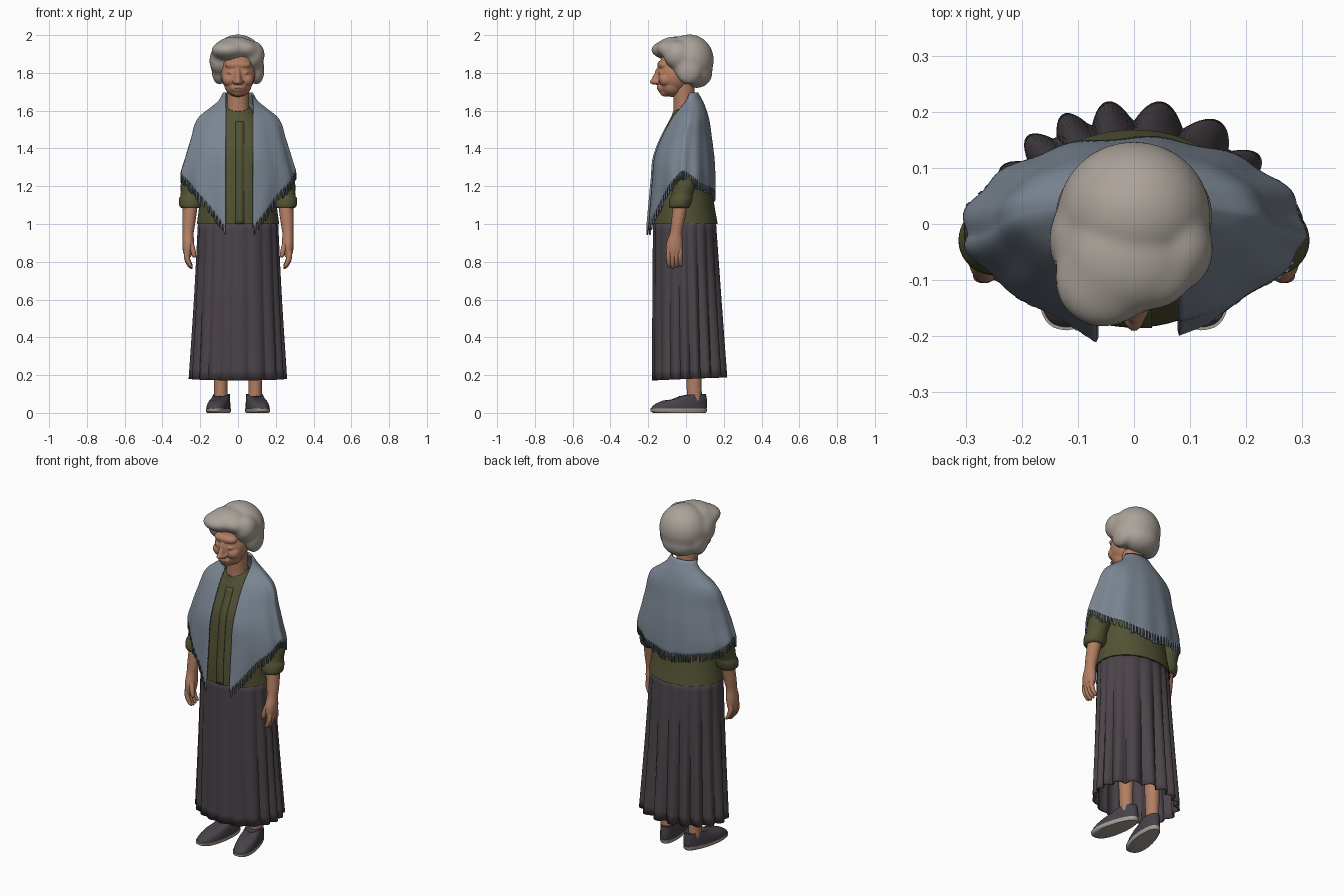
import bpy, bmesh, math, random
from mathutils import Matrix, Vector

random.seed(4)
cube = bpy.data.objects.get("Cube")
if cube:
    bpy.data.objects.remove(cube, do_unlink=True)


def material(name, r, g, b):
    mat = bpy.data.materials.new(name)
    mat.use_nodes = True
    mat.diffuse_color = (r, g, b, 1)
    for node in mat.node_tree.nodes:
        if node.type == 'BSDF_PRINCIPLED':
            node.inputs["Base Color"].default_value = (r, g, b, 1)
    return mat


SKIN = material("warm skin", .45, .21, .125)
LIP = material("muted lip", .36, .15, .095)
LID = material("eyelid crease", .3, .14, .09)
HAIR = material("grey hair", .41, .365, .325)
WOOL = material("blue grey wool", .2, .24, .295)
TASSEL = material("fringe wool", .16, .19, .235)
OLIVE = material("olive cloth", .085, .085, .035)
PLUM = material("dark plum cloth", .07, .057, .066)
SHOE = material("charcoal canvas", .062, .055, .068)
SOLE = material("pale sole", .38, .34, .3)


def finish(name, bm, *mats):
    bmesh.ops.recalc_face_normals(bm, faces=bm.faces[:])
    for face in bm.faces:
        face.smooth = True
    for edge in bm.edges:
        if len(edge.link_faces) == 2 and edge.calc_face_angle(0) > .9:
            edge.smooth = False
    mesh = bpy.data.meshes.new(name)
    bm.to_mesh(mesh)
    bm.free()
    for mat in mats:
        mesh.materials.append(mat)
    obj = bpy.data.objects.new(name, mesh)
    bpy.context.collection.objects.link(obj)
    return obj


def sample(table, key):
    """Smooth interpolation of the table's columns at the given key."""
    last = len(table) - 1
    key = min(max(key, table[0][0]), table[last][0])
    i = 0
    while i < last - 1 and key > table[i + 1][0]:
        i += 1
    p, q = table[i], table[i + 1]
    span = q[0] - p[0]
    t = (key - p[0]) / span

    def slope(j, c):
        a, b = table[max(j - 1, 0)], table[min(j + 1, last)]
        return (b[c] - a[c]) / (b[0] - a[0]) * span

    out = []
    for c in range(1, len(p)):
        d = q[c] - p[c]
        m, n = slope(i, c), slope(i + 1, c)
        out.append(p[c] + t * (m + t * (3 * d - 2 * m - n + t * (m + n - 2 * d))))
    return out


def loft(name, rings, mat, caps=True):
    bm = bmesh.new()
    rows = [[bm.verts.new(p) for p in ring] for ring in rings]
    count = len(rows[0])
    for low, high in zip(rows, rows[1:]):
        for i in range(count):
            j = (i + 1) % count
            bm.faces.new((low[i], low[j], high[j], high[i]))
    if caps:
        bm.faces.new(rows[0])
        bm.faces.new(rows[-1])
    return finish(name, bm, mat)


def oval(x, y, z, rx, ry, count=40):
    angles = [math.tau * i / count for i in range(count)]
    return [(x + rx * math.cos(a), y + ry * math.sin(a), z) for a in angles]


def column(name, table, mat, s=1, steps=24, count=32):
    """Upright limb from rows of height, x, y, half width, half depth."""
    low, high = table[0][0], table[-1][0]
    rings = []
    for k in range(steps + 1):
        z = low + (high - low) * k / steps
        x, y, rx, ry = sample(table, z)
        rings.append(oval(s * x, y, z, rx, ry, count))
    return loft(name, rings, mat)


def sculpt(name, center, blobs, mat, segments, relax):
    """Skin around ellipsoids (x, y, z, rx, ry, rz), pushed outwards from a centre."""
    bm = bmesh.new()
    bmesh.ops.create_uvsphere(bm, u_segments=segments, v_segments=segments * 5 // 8, radius=1)
    offsets = [[(center[k] - b[k]) / b[k + 3] for k in range(3)] for b in blobs]
    for vert in bm.verts:
        direction = vert.co.normalized()
        dx, dy, dz = direction
        reach = 0
        for b, (ox, oy, oz) in zip(blobs, offsets):
            ex, ey, ez = dx / b[3], dy / b[4], dz / b[5]
            aa = ex * ex + ey * ey + ez * ez
            bb = ox * ex + oy * ey + oz * ez
            disc = bb * bb - aa * (ox * ox + oy * oy + oz * oz - 1)
            if disc >= 0:
                reach = max(reach, (math.sqrt(disc) - bb) / aa)
        vert.co = Vector(center) + direction * reach
    obj = finish(name, bm, mat)
    smooth = obj.modifiers.new("Relax", 'SMOOTH')
    smooth.iterations = relax


def pebble(name, place, radii, mat):
    bm = bmesh.new()
    bmesh.ops.create_uvsphere(bm, u_segments=16, v_segments=10, radius=1,
                              matrix=Matrix.Translation(place) @ Matrix.Diagonal((*radii, 1)))
    finish(name, bm, mat)


# Head and neck
head = [(0, -.02, 1.85, .1, .115, .113), (0, -.06, 1.79, .09, .09, .1),
        (0, -.075, 1.735, .072, .064, .062), (0, -.108, 1.702, .036, .032, .028),
        (0, -.146, 1.79, .014, .02, .04), (0, -.155, 1.77, .017, .024, .03),
        (0, -.165, 1.754, .02, .028, .018), (0, -.12, 1.722, .042, .034, .03),
        (0, -.118, 1.842, .07, .034, .028)]
for s in (1, -1):
    head += [(s * .043, -.105, 1.765, .04, .039, .038), (s * .016, -.15, 1.752, .013, .018, .013),
             (s * .038, -.128, 1.8, .022, .018, .014), (s * .095, -.01, 1.785, .017, .023, .034)]
    pebble("left_eyelid_crease" if s > 0 else "right_eyelid_crease",
           (s * .038, -.141, 1.797), (.015, .004, .002), LID)
sculpt("head", (0, -.05, 1.79), head, SKIN, 160, 9)
pebble("lips", (0, -.149, 1.717), (.02, .005, .003), LIP)
column("neck", [(1.56, 0, -.002, .062, .064), (1.64, 0, -.008, .058, .058),
                (1.74, 0, -.014, .06, .058)], SKIN)

# Hair: crown, nape, swept front and side puffs
hair = [(0, .018, 1.868, .136, .129, .135), (0, .055, 1.8, .108, .085, .08),
        (-.055, -.105, 1.92, .09, .084, .05), (.035, -.085, 1.925, .07, .07, .048),
        (-.015, -.06, 1.93, .11, .1, .062), (.08, -.045, 1.895, .062, .075, .075),
        (-.105, -.03, 1.865, .047, .075, .075)]
hair += [(s * .1, .015, 1.815, .04, .07, .08) for s in (1, -1)]
sculpt("hair", (0, .01, 1.88), hair, HAIR, 96, 18)

# Blouse: height, half width, front, back
BLOUSE = [(1.0, .218, -.184, .168), (1.1, .205, -.184, .15), (1.24, .19, -.173, .132),
          (1.4, .18, -.152, .115), (1.5, .16, -.108, .1), (1.56, .12, -.085, .085),
          (1.6, .08, -.074, .065), (1.625, .06, -.068, .055)]
heights = [1 + .625 * i / 30 for i in range(31)]
rings = []
for z in heights:
    rx, front, back = sample(BLOUSE, z)
    scoop = .4 * max(0, z - 1.55)
    rings.append([(x, y, h + scoop * min(0, y) / .07) for x, y, h in
                  oval(0, (front + back) / 2, z, rx, (back - front) / 2, 64)])
loft("blouse", rings, OLIVE)

# Button band down the blouse front
bm = bmesh.new()
pairs = []
for z in heights[:-4]:
    y = sample(BLOUSE, z)[1] - .001
    pairs.append([bm.verts.new((x, y, z)) for x in (-.012, .032)])
for a, b in zip(pairs, pairs[1:]):
    bm.faces.new((a[0], a[1], b[1], b[0]))
band = finish("button_band", bm, OLIVE)
band.modifiers.new("Thickness", 'SOLIDIFY').thickness = .004

# Pleated skirt, fuller towards the back hem
SKIRT = [(.18, .235, -.168, .182), (.6, .218, -.17, .168), (1.02, .207, -.17, .155)]
rings = []
for k in range(17):
    z = .18 + .84 * k / 16
    rx, front, back = sample(SKIRT, z)
    flare = 1 - k / 16
    ring = []
    for i in range(216):
        a = math.tau * i / 216
        depth = .005 + flare * (.021 + .014 * math.sin(a))
        bulge = depth * abs(math.cos(9 * (a + .06 * math.sin(3 * a)) + .5))
        drop = .008 * flare * math.sin(a)
        ring.append(((rx + bulge) * math.cos(a),
                     (front + back) / 2 + ((back - front) / 2 + bulge) * math.sin(a), z + drop))
    rings.append(ring)
skirt = loft("pleated_skirt", rings, PLUM, caps=False)
skirt.modifiers.new("Thickness", 'SOLIDIFY').thickness = .006

# Shawl: height, half width, front, back; then hem height from back to front
SHAWL = [(.95, .25, -.222, .148), (1.1, .285, -.206, .15), (1.24, .305, -.192, .15),
         (1.35, .277, -.183, .145), (1.45, .247, -.147, .133), (1.555, .212, -.09, .118),
         (1.62, .135, -.044, .098), (1.65, .1, -.03, .085), (1.695, .075, -.02, .06)]
HEM = [(0, 1.17), (.35, 1.22), (.55, 1.28), (.66, 1.255), (.79, 1.18), (.9, 1.075), (1, .98)]
COLS, ROWS = 160, 30
bm = bmesh.new()
grid = []
for r in range(ROWS + 1):
    t = r / ROWS
    row = []
    for c in range(COLS + 1):
        s = 2 * c / COLS - 1
        z = 1.695 + (sample(HEM, abs(s))[0] - 1.695) * t
        rx, front, back = sample(SHAWL, z)
        opening = .08 if s > 0 else .064
        a = s * (math.pi - math.asin(min(1, opening / rx) ** .75))
        across, along = math.sin(a), math.cos(a)
        if along < 0:
            # The front panels hang flatter than the round back
            across = math.copysign(abs(across) ** (4 / 3), across)
            along = -abs(along) ** (4 / 3)
        fold = 1 + .018 * t * math.sin(13 * a)
        row.append(bm.verts.new((rx * fold * across,
                                 (front + back) / 2 + (back - front) / 2 * fold * along, z)))
    grid.append(row)
for a, b in zip(grid, grid[1:]):
    for c in range(COLS):
        bm.faces.new((a[c], a[c + 1], b[c + 1], b[c]))
# Fringe strands hang from every other hem edge
for c in range(0, COLS, 2):
    u, v = grid[-1][c], grid[-1][c + 1]
    fall = Vector((random.uniform(-.004, .004), 0, -random.uniform(.036, .052)))
    tips = [bm.verts.new(p.co + fall) for p in (v, u)]
    bm.faces.new((u, v, *tips)).material_index = 1
shawl = finish("shawl", bm, WOOL, TASSEL)
wrap = shawl.modifiers.new("Thickness", 'SOLIDIFY')
wrap.thickness = .009
wrap.offset = 0


def shoe_ring(s, z, toe, heel, half):
    """Egg-shaped outline turned outwards, dipping at the throat."""
    ring = []
    turn = Matrix.Rotation(s * .2, 3, 'Z')
    for x, y, _ in oval(0, 0, 0, 1, 1, 48):
        px = half * math.copysign(abs(x) ** .8, x) * (1 - .13 * y)
        p = turn @ Vector((px, (toe + heel) / 2 + (heel - toe) / 2 * y, 0))
        dip = .012 * max(0, -y) if z > .08 else 0
        ring.append((p.x + s * .093, p.y, z - dip))
    return ring


SLEEVE = [(1.085, .25, -.036, .05, .05), (1.095, .25, -.034, .06, .057),
          (1.135, .25, -.026, .062, .06), (1.15, .248, -.022, .056, .056),
          (1.22, .241, -.004, .061, .066), (1.28, .226, .002, .058, .064),
          (1.38, .195, .004, .06, .06), (1.5, .15, .015, .05, .05)]
FOREARM = [(.825, .266, -.062, .017, .035), (.86, .266, -.062, .026, .043),
           (.9, .264, -.06, .031, .043), (.95, .264, -.053, .029, .033),
           (1.0, .261, -.045, .034, .034), (1.13, .25, -.025, .041, .041)]
THUMB = [(.822, .231, -.094, .004, .004), (.83, .232, -.093, .011, .011),
         (.87, .241, -.088, .014, .015), (.92, .256, -.075, .015, .016)]
SOLES = [(0, -.175, .106, .053), (.008, -.19, .112, .058), (.022, -.192, .113, .058)]
UPPERS = [(.018, -.188, .11, .055), (.034, -.182, .113, .055), (.05, -.16, .113, .053),
          (.066, -.122, .112, .05), (.082, -.08, .111, .046), (.1, -.035, .107, .042),
          (.095, -.025, .1, .037)]

for s, side in ((1, "left"), (-1, "right")):
    # Sleeve with a rolled cuff, arm and curled fingers
    column(side + "_sleeve", SLEEVE, OLIVE, s, 40, 40)
    column(side + "_forearm_and_palm", FOREARM, SKIN, s)
    column(side + "_thumb", THUMB, SKIN, s, 14, 14)
    for f in range(4):
        y, tip = -.092 + .02 * f, .762 + .006 * abs(f - 1)
        finger = [(tip, .246, y + .004, .004, .004), (tip + .007, .25, y + .003, .01, .01),
                  (tip + .03, .263, y + .001, .0135, .0125), (.835, .272, y, .015, .013),
                  (.872, .27, y + .002, .013, .011)]
        column(side + "_finger_" + str(f + 1), finger, SKIN, s, 16, 14)

    # Leg and slip-on shoe
    column(side + "_leg", [(.04, .09, .045, .036, .04), (.17, .092, .043, .036, .04),
                           (.5, .093, .04, .05, .05)], SKIN, s)
    loft(side + "_sole", [shoe_ring(s, *row) for row in SOLES], SOLE)
    loft(side + "_shoe", [shoe_ring(s, *row) for row in UPPERS], SHOE)
